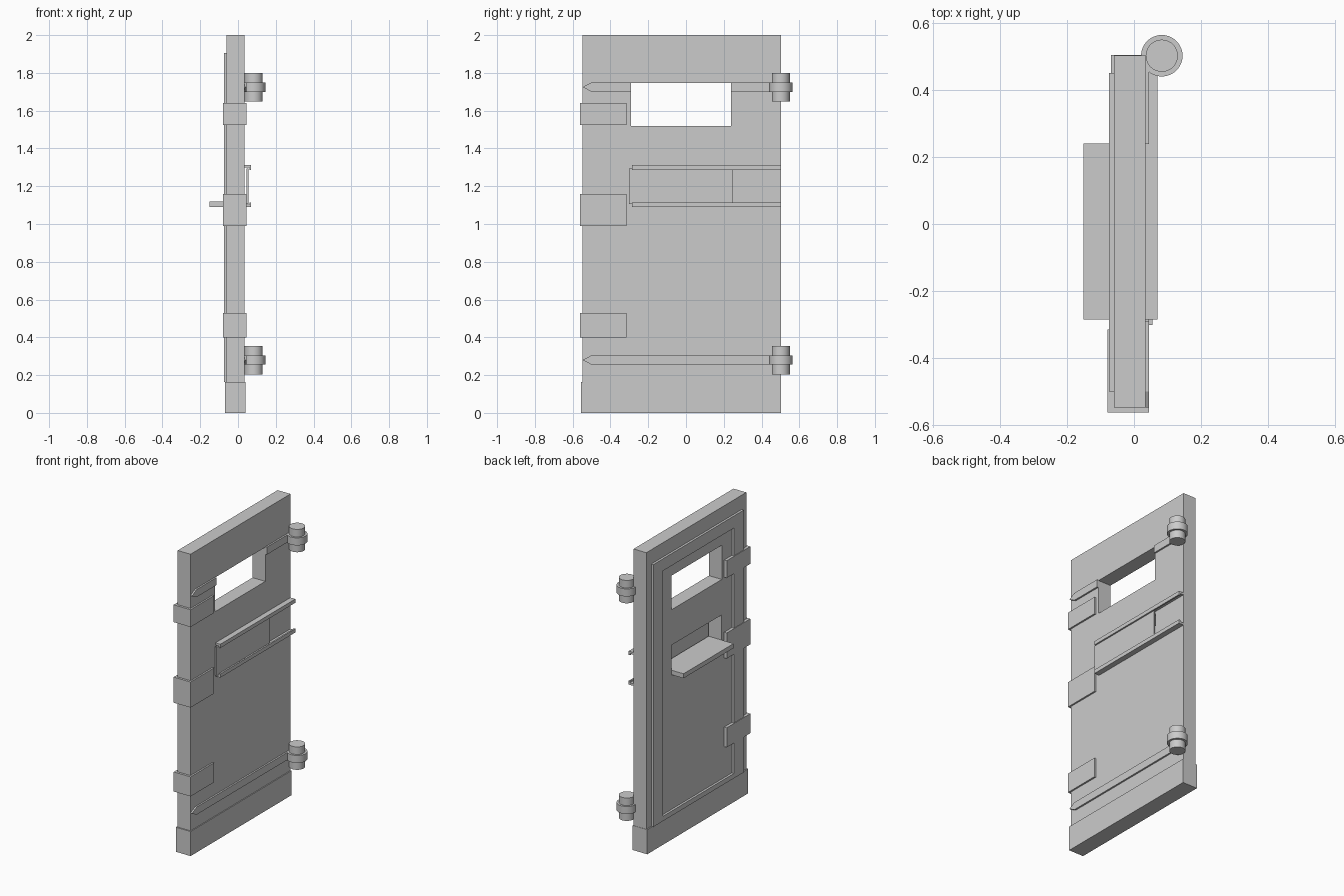
import bpy, bmesh, math

if "Cube" in bpy.data.objects:
    bpy.data.objects.remove(bpy.data.objects["Cube"])


def box(name, x, y, z):
    """Box from (min, max) ranges."""
    bm = bmesh.new()
    bmesh.ops.create_cube(bm, size=1)
    for v in bm.verts:
        v.co = [r[0] if c < 0 else r[1] for c, r in zip(v.co, (x, y, z))]
    return finish(name, bm)


def finish(name, bm):
    bmesh.ops.recalc_face_normals(bm, faces=bm.faces[:])
    me = bpy.data.meshes.new(name)
    bm.to_mesh(me)
    bm.free()
    ob = bpy.data.objects.new(name, me)
    bpy.context.collection.objects.link(ob)
    return ob


def prism(name, outline, axis, lo, hi):
    """Extrude a 2D outline along an axis (0 = x, 1 = y)."""
    bm = bmesh.new()
    vs = []
    for a, z in outline:
        vs.append(bm.verts.new((lo, a, z) if axis == 0 else (a, lo, z)))
    f = bm.faces.new(vs)
    new = bmesh.ops.extrude_face_region(bm, geom=[f])["geom"]
    for v in new:
        if isinstance(v, bmesh.types.BMVert):
            v.co[axis] = hi
    return finish(name, bm)


def cylinder(name, r, z0, z1):
    bpy.ops.mesh.primitive_cylinder_add(vertices=32, radius=r, depth=z1 - z0,
                                        location=(0.083, 0.502, (z0 + z1) / 2))
    bpy.context.object.name = name
    bpy.ops.object.shade_smooth_by_angle(angle=math.radians(40))


def cut(target, cutter):
    cutter.hide_render = True
    cutter.hide_viewport = True
    mod = target.modifiers.new("cut", 'BOOLEAN')
    mod.operation = 'DIFFERENCE'
    mod.solver = 'EXACT'
    mod.object = cutter


# Door slab with window and pass-through slot
slab = box("door_slab", (-0.06, 0.034), (-0.547, 0.502), (0, 2))
cut(slab, box("window_cutter", (-0.3, 0.3), (-0.29, 0.238), (1.52, 1.747)))
cut(slab, box("slot_cutter", (-0.3, 0.3), (-0.285, 0.24), (1.12, 1.285)))

# Kick plate around the foot
box("kick_plate", (-0.068, 0.04), (-0.555, 0.504), (0, 0.163))

# Raised frame on the inner side
frame = box("inner_frame", (-0.075, -0.058), (-0.5, 0.45), (0.163, 1.905))
cut(frame, box("frame_cutter", (-0.3, 0.3), (-0.395, 0.35), (0.195, 1.825)))

# Shelf under the slot
box("shelf", (-0.15, -0.055), (-0.285, 0.24), (1.09, 1.12))

# Sliding shutter and its two lipped rails
box("shutter", (0.044, 0.055), (-0.302, 0.25), (1.105, 1.295))
for name, z, s in (("upper_rail", 1.312, -1), ("lower_rail", 1.09, 1)):
    prof = [(0.03, z), (0.07, z), (0.07, z + s * 0.025), (0.06, z + s * 0.025),
            (0.06, z + s * 0.014), (0.03, z + s * 0.014)]
    prism(name, prof, 1, -0.285, 0.502)

# Latch bands wrapped round the opening edge
for i, z in enumerate(((0.40, 0.53), (0.99, 1.16), (1.525, 1.64))):
    box(f"latch_band_{i}", (-0.079, 0.045), (-0.562, -0.315), z)


# Hinges with pointed straps
def strap(name, y0, y1, z, pointed):
    h = 0.025
    pts = [(y1, z - h), (y1, z + h), (y0, z + h), (y0, z - h)]
    if pointed:
        pts.insert(3, (y0 - 0.047, z))
    prism(name, pts, 0, 0.03, 0.045)


for name, z in (("lower", 0.28), ("upper", 1.725)):
    cylinder(name + "_hinge_pin", 0.048, z - 0.077, z + 0.075)
    cylinder(name + "_hinge_collar", 0.062, z - 0.025, z + 0.025)
strap("lower_strap", -0.5, 0.49, 0.28, True)
strap("upper_strap_tip", -0.5, -0.29, 1.725, True)
strap("upper_strap_root", 0.238, 0.49, 1.725, False)
